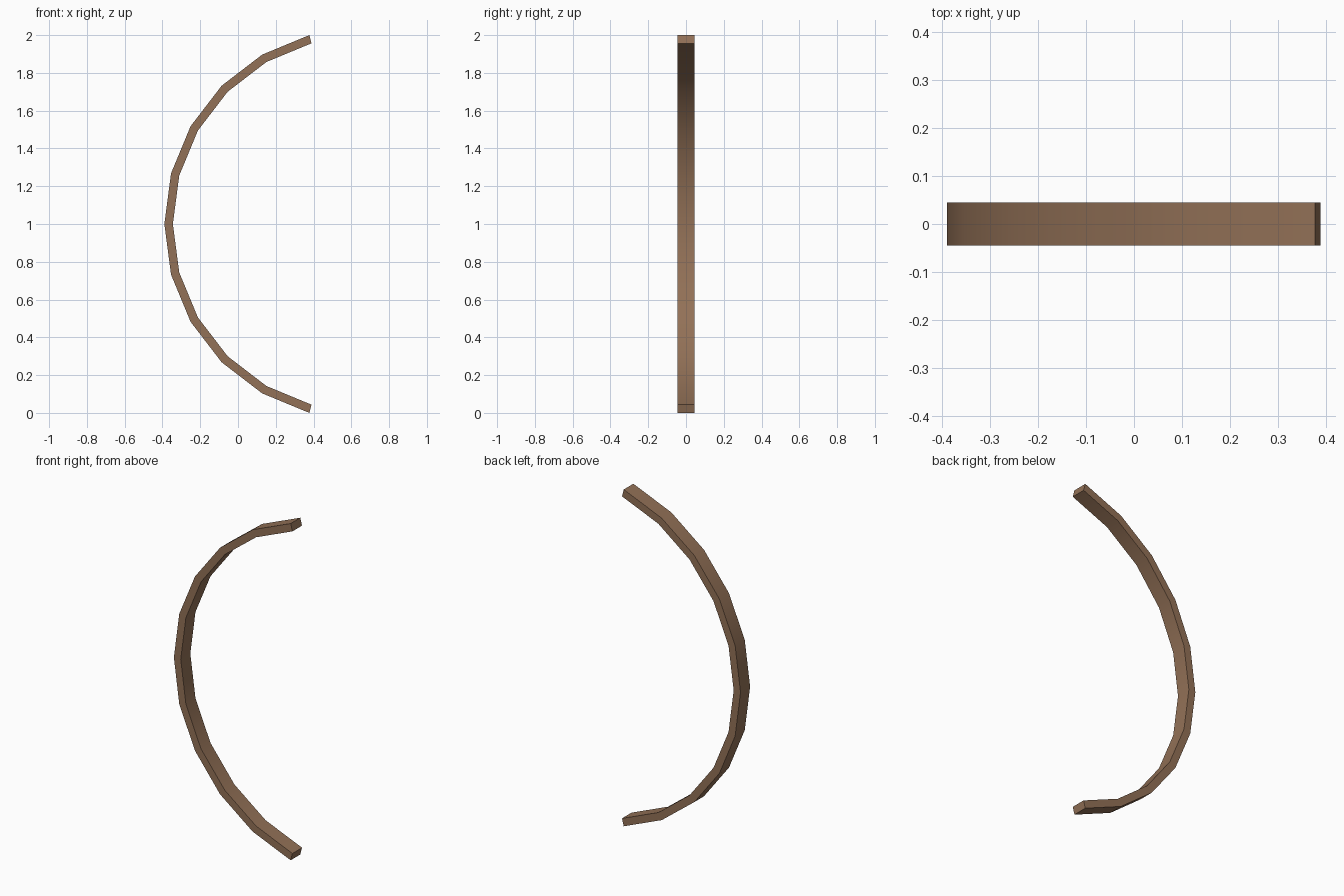
import bpy, bmesh
from math import sin, cos, radians

if "Cube" in bpy.data.objects:
    bpy.data.objects.remove(bpy.data.objects["Cube"])

R_OUT, R_IN = 1.0353, 0.9903      # outer and inner radius of the arc
HALF_DEPTH = 0.045
CX, CZ = 0.6455, 1.0              # arc centre
ANGLES = [radians(a) for a in range(-75, 76, 15)]

# Rectangular section swept along a ten-segment arc
bm = bmesh.new()
rings = []
for a in ANGLES:
    rings.append([bm.verts.new((CX - r * cos(a), y, CZ + r * sin(a)))
                  for r, y in ((R_OUT, -HALF_DEPTH), (R_OUT, HALF_DEPTH),
                               (R_IN, HALF_DEPTH), (R_IN, -HALF_DEPTH))])
for p, q in zip(rings, rings[1:]):
    for i in range(4):
        j = (i + 1) % 4
        bm.faces.new((p[i], p[j], q[j], q[i]))

# End caps
bm.faces.new(rings[0])
bm.faces.new(rings[-1])
bmesh.ops.recalc_face_normals(bm, faces=bm.faces)

mesh = bpy.data.meshes.new("curved_bar")
bm.to_mesh(mesh)
bm.free()
bar = bpy.data.objects.new("curved_bar", mesh)
bpy.context.collection.objects.link(bar)

# Brown wood colour
mat = bpy.data.materials.new("brown_wood")
mat.diffuse_color = (0.29, 0.165, 0.095, 1)
mat.use_nodes = True
mat.node_tree.nodes["Principled BSDF"].inputs["Base Color"].default_value = mat.diffuse_color
mesh.materials.append(mat)

# Smooth along the curve, crisp at the corners
bpy.context.view_layer.objects.active = bar
bar.select_set(True)
bpy.ops.object.shade_smooth_by_angle(angle=radians(30))
